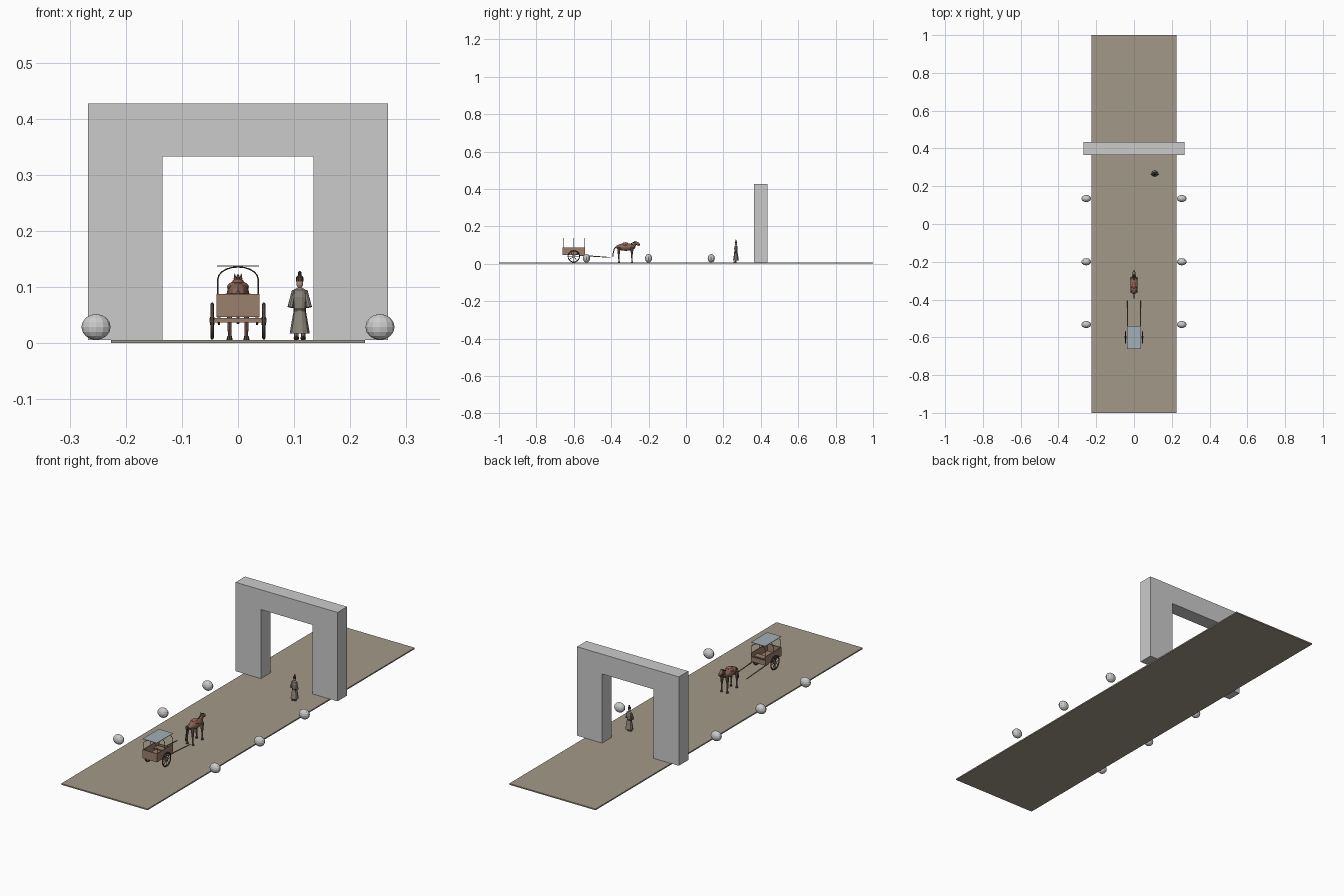
import bpy, bmesh, math
from mathutils import Vector, Matrix

if "Cube" in bpy.data.objects:
    bpy.data.objects.remove(bpy.data.objects["Cube"])

def material(name, col):
    m = bpy.data.materials.new(name)
    m.diffuse_color = (*col, 1)
    m.use_nodes = True
    m.node_tree.nodes["Principled BSDF"].inputs["Base Color"].default_value = m.diffuse_color
    return m

EARTH = material("earth", (0.36, 0.32, 0.25))
WOOD = material("wood", (0.33, 0.22, 0.15))
DARK = material("dark", (0.08, 0.06, 0.05))
CLOTH = material("cloth", (0.36, 0.43, 0.46))
HIDE = material("hide", (0.25, 0.14, 0.10))
RED = material("red", (0.32, 0.12, 0.09))
ROBE = material("robe", (0.27, 0.24, 0.20))
SKIN = material("skin", (0.45, 0.30, 0.22))

def finish(name, bm, mat=None):
    bmesh.ops.recalc_face_normals(bm, faces=bm.faces[:])
    me = bpy.data.meshes.new(name)
    bm.to_mesh(me)
    bm.free()
    ob = bpy.data.objects.new(name, me)
    bpy.context.collection.objects.link(ob)
    if mat:
        me.materials.append(mat)
    return ob

def box(name, c, s, mat=None):
    bm = bmesh.new()
    bmesh.ops.create_cube(bm, size=1, matrix=Matrix.Translation(c) @ Matrix.Diagonal((*s, 1)))
    return finish(name, bm, mat)

def ball(name, c, r, mat=None, rx=0, seg=12, rings=8):
    bm = bmesh.new()
    m = Matrix.Translation(c) @ Matrix.Rotation(rx, 4, 'X') @ Matrix.Diagonal((*r, 1))
    bmesh.ops.create_uvsphere(bm, u_segments=seg, v_segments=rings, radius=1, matrix=m)
    return finish(name, bm, mat)

def rod(name, a, b, r1, r2=None, mat=None, n=8):
    a, b = Vector(a), Vector(b)
    d = b - a
    m = Matrix.Translation((a + b) / 2) @ d.to_track_quat('Z', 'Y').to_matrix().to_4x4()
    bm = bmesh.new()
    bmesh.ops.create_cone(bm, cap_ends=True, segments=n, radius1=r1,
                          radius2=r1 if r2 is None else r2, depth=d.length, matrix=m)
    return finish(name, bm, mat)

def tube(name, pts, r, mat, cyclic=False):
    cu = bpy.data.curves.new(name, 'CURVE')
    cu.dimensions = '3D'
    cu.bevel_depth, cu.bevel_resolution, cu.use_fill_caps = r, 1, True
    sp = cu.splines.new('POLY')
    sp.points.add(len(pts) - 1)
    for p, q in zip(sp.points, pts):
        p.co = (*q, 1)
    sp.use_cyclic_u = cyclic
    cu.materials.append(mat)
    ob = bpy.data.objects.new(name, cu)
    bpy.context.collection.objects.link(ob)

def lathe(name, c, prof, mat, n=10, sy=1):
    bm = bmesh.new()
    rows = [[bm.verts.new((c[0] + r * math.cos(2 * math.pi * i / n),
                           c[1] + sy * r * math.sin(2 * math.pi * i / n), z))
             for i in range(n)] for r, z in prof]
    for a, b in zip(rows, rows[1:]):
        for i in range(n):
            bm.faces.new((a[i], a[(i + 1) % n], b[(i + 1) % n], b[i]))
    bm.faces.new(rows[0])
    bm.faces.new(rows[-1])
    return finish(name, bm, mat)

# road
G = 0.006
box("road", (0, 0, G / 2), (0.452, 2, G), EARTH)

# gate: one extruded arch profile
bm = bmesh.new()
outline = [(-.267, G), (-.267, .427), (.267, .427), (.267, G),
           (.135, G), (.135, .333), (-.135, .333), (-.135, G)]
f = bm.faces.new([bm.verts.new((x, 0.364, z)) for x, z in outline])
ex = bmesh.ops.extrude_face_region(bm, geom=[f])
bmesh.ops.translate(bm, vec=(0, 0.071, 0), verts=[v for v in ex["geom"] if isinstance(v, bmesh.types.BMVert)])
finish("gate", bm)

# roadside boulders
for s in (-1, 1):
    for y in (-0.532, -0.2, 0.135):
        ball("boulder", (s * 0.253, y, 0.029), (0.026, 0.019, 0.023))

# cart bed
CY = -0.6
box("cart_floor", (0, CY, 0.05), (0.076, 0.122, 0.006), WOOD)
box("cart_back", (0, CY - 0.059, 0.068), (0.076, 0.004, 0.039), WOOD)
box("cart_front", (0, CY + 0.059, 0.059), (0.076, 0.004, 0.022), WOOD)
box("cart_seat", (0, CY + 0.03, 0.066), (0.07, 0.028, 0.005), WOOD)
box("axle", (0, CY, 0.041), (0.102, 0.01, 0.008), WOOD)
for s in (-1, 1):
    box("cart_side", (s * 0.036, CY, 0.068), (0.004, 0.122, 0.039), WOOD)
    # shaft
    rod("shaft", (s * 0.034, CY + 0.03, 0.045), (s * 0.034, -0.405, 0.034), 0.003, 0.002, WOOD)
    # wheel
    x = s * 0.046
    ring = [(x, CY + 0.0305 * math.cos(t * math.pi / 10), 0.0395 + 0.0305 * math.sin(t * math.pi / 10))
            for t in range(20)]
    tube("wheel_rim", ring, 0.0028, DARK, True)
    rod("wheel_hub", (x - 0.004, CY, 0.0395), (x + 0.004, CY, 0.0395), 0.007, mat=WOOD, n=10)
    for p in ring[::5] + ring[2::5]:
        rod("wheel_spoke", (x, CY, 0.0395), p, 0.0014, mat=DARK, n=6)

# canopy
for dy in (-0.057, 0, 0.057):
    pts = [(-.036, CY + dy, .085)] + [(-.036 * math.cos(t * math.pi / 10), CY + dy,
           .114 + .022 * math.sin(t * math.pi / 10)) for t in range(11)] + [(.036, CY + dy, .085)]
    tube("canopy_hoop", pts, 0.0012, DARK)
box("canopy", (0, CY, 0.1375), (0.074, 0.122, 0.002), CLOTH)

# horse
ball("horse_body", (0, -0.322, 0.089), (0.02, 0.052, 0.02), HIDE)
rod("horse_neck", (0, -0.285, 0.09), (0, -0.268, 0.112), 0.012, 0.008, HIDE)
ball("horse_head", (0, -0.261, 0.108), (0.008, 0.016, 0.009), HIDE, -0.5)
ball("horse_muzzle", (0, -0.252, 0.102), (0.006, 0.007, 0.006), HIDE, seg=8, rings=6)
ball("saddle_blanket", (0, -0.325, 0.1), (0.0195, 0.019, 0.011), RED)
ball("saddle", (0, -0.325, 0.108), (0.011, 0.016, 0.007), RED)
tube("tail", [(0, -.372, .092), (0, -.383, .08), (0, -.389, .058), (0, -.392, .035)], 0.003, DARK)
tube("mane", [(0, -.295, .106), (0, -.28, .114), (0, -.27, .12)], 0.003, DARK)
for s in (-1, 1):
    rod("ear", (s * 0.005, -0.27, 0.114), (s * 0.006, -0.27, 0.124), 0.003, 0.0005, HIDE, 6)
    for y in (-0.358, -0.288):
        rod("horse_thigh", (s * 0.013, y, 0.088), (s * 0.015, y - 0.002, 0.045), 0.009, 0.0045, HIDE)
        rod("horse_shin", (s * 0.015, y - 0.002, 0.047), (s * 0.015, y, 0.012), 0.004, 0.003, HIDE)
        rod("hoof", (s * 0.015, y, G), (s * 0.015, y, 0.013), 0.0055, 0.004, DARK)

# robed figure
PX, PY = 0.11, 0.267
lathe("robe_skirt", (PX, PY), [(.018, .017), (.015, .035), (.0105, .06)], ROBE, sy=0.9)
lathe("robe_top", (PX, PY), [(.0105, .058), (.013, .082), (.011, .095), (.004, .099)], ROBE, sy=0.75)
lathe("sash", (PX, PY), [(.0115, .057), (.0115, .063)], DARK, sy=0.85)
ball("head", (PX, PY, 0.107), (0.006, 0.006, 0.009), SKIN)
lathe("hat", (PX, PY), [(.0068, .110), (.0062, .118), (.003, .121), (.003, .127), (.001, .129)], DARK)
for s in (-1, 1):
    rod("sleeve", (PX + s * 0.01, PY, 0.094), (PX + s * 0.0165, PY - 0.004, 0.064), 0.004, 0.0055, ROBE)
    rod("leg", (PX + s * 0.006, PY, G), (PX + s * 0.006, PY, 0.03), 0.004, mat=ROBE)
    ball("shoe", (PX + s * 0.006, PY - 0.004, 0.0095), (0.005, 0.009, 0.0035), DARK, seg=8, rings=6)
